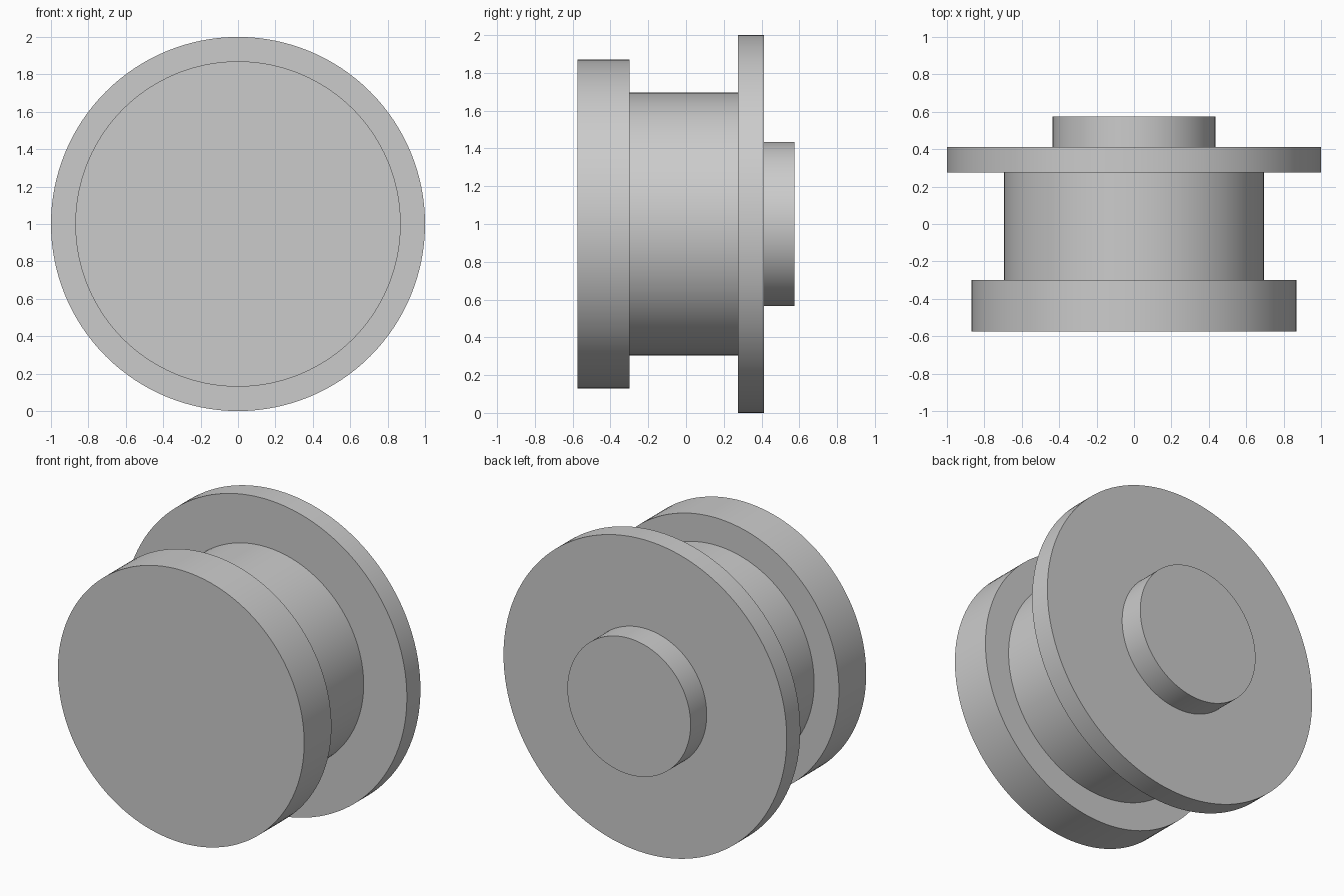
import bpy
import bmesh
from math import cos, sin, tau, radians

cube = bpy.data.objects.get("Cube")
if cube:
    bpy.data.objects.remove(cube, do_unlink=True)

SEGMENTS = 128
CENTRE_Z = 1.0

# Single plain grey material
grey = bpy.data.materials.new("plain_grey")
grey.use_nodes = True
colour = (0.6, 0.6, 0.6, 1.0)
grey.diffuse_color = colour
grey.node_tree.nodes["Principled BSDF"].inputs["Base Color"].default_value = colour


def turned_solid(name, profile):
    """Closed solid turned about the y axis from (y, radius) points."""
    bm = bmesh.new()
    angles = [tau * i / SEGMENTS for i in range(SEGMENTS)]
    rings = [[bm.verts.new((r * cos(a), y, r * sin(a))) for a in angles]
             for y, r in profile]
    for near, far in zip(rings, rings[1:]):
        for i in range(SEGMENTS):
            j = (i + 1) % SEGMENTS
            bm.faces.new((near[i], near[j], far[j], far[i]))
    # Flat end caps
    bm.faces.new(rings[0])
    bm.faces.new(rings[-1])
    bmesh.ops.recalc_face_normals(bm, faces=bm.faces)
    mesh = bpy.data.meshes.new(name)
    bm.to_mesh(mesh)
    bm.free()
    mesh.materials.append(grey)
    obj = bpy.data.objects.new(name, mesh)
    bpy.context.collection.objects.link(obj)
    obj.location.z = CENTRE_Z
    bpy.ops.object.select_all(action="DESELECT")
    obj.select_set(True)
    bpy.context.view_layer.objects.active = obj
    bpy.ops.object.shade_smooth_by_angle(angle=radians(30))
    return obj


# Sections from front to back: (start y, end y, radius)
front_rim = (-0.575, -0.30, 0.87)
drum = (-0.30, 0.275, 0.695)
back_flange = (0.275, 0.412, 1.0)
rear_boss = (0.412, 0.575, 0.435)

profile = []
for start, end, radius in (front_rim, drum, back_flange, rear_boss):
    profile += [(start, radius), (end, radius)]

turned_solid("flanged_spool", profile)
